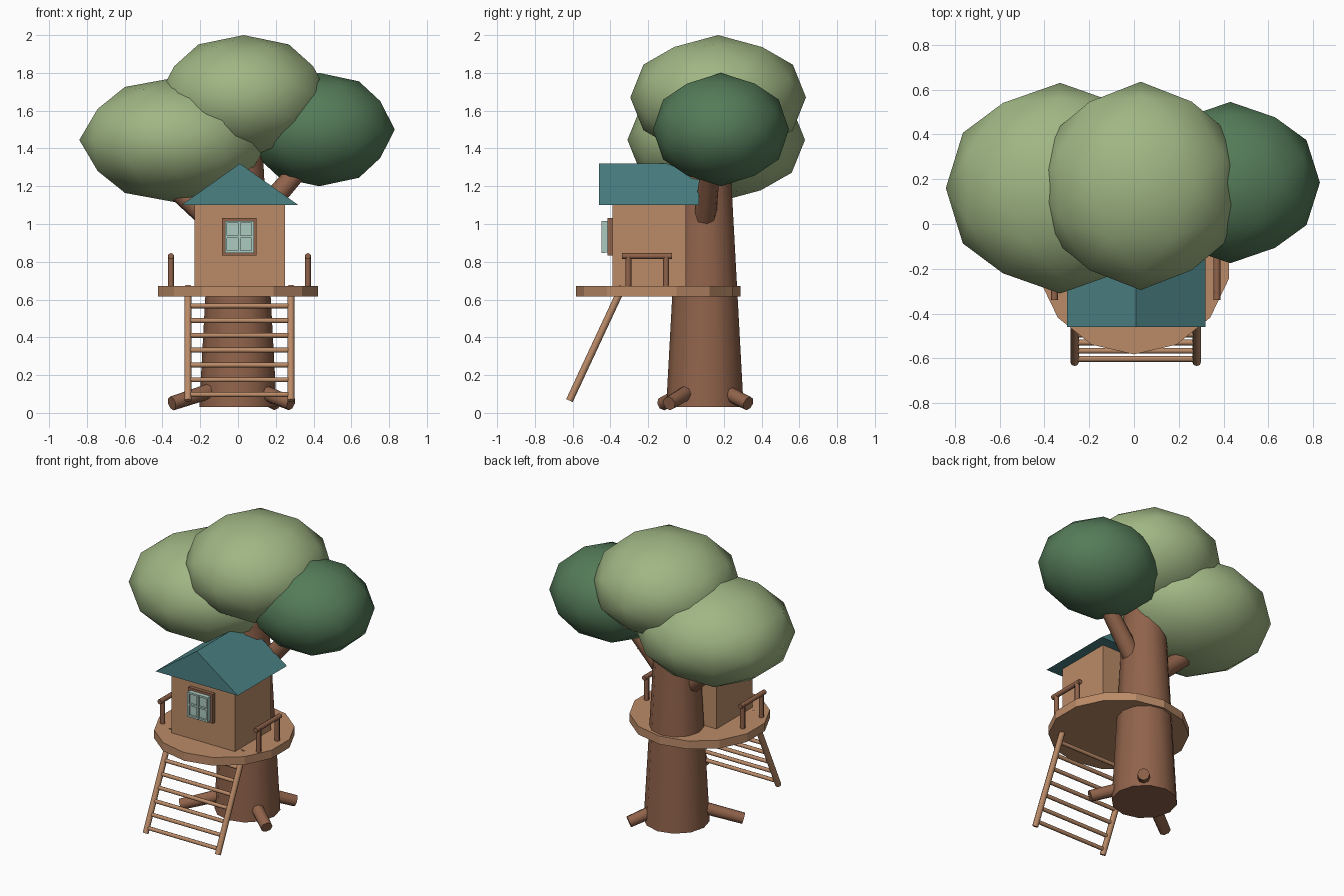
import bpy, bmesh, math
from mathutils import Vector, Matrix

cube = bpy.data.objects.get("Cube")
if cube:
    bpy.data.objects.remove(cube, do_unlink=True)


def material(name, r, g, b):
    m = bpy.data.materials.new(name)
    m.use_nodes = True
    m.diffuse_color = (r, g, b, 1)
    m.node_tree.nodes["Principled BSDF"].inputs["Base Color"].default_value = (r, g, b, 1)
    return m


BARK = material("bark brown", 0.28, 0.125, 0.07)
WOOD = material("light wood", 0.50, 0.26, 0.14)
TEAL = material("roof teal", 0.07, 0.22, 0.23)
LIGHT = material("light leaf green", 0.35, 0.47, 0.23)
DARK = material("dark leaf green", 0.09, 0.20, 0.10)
GLASS = material("pale glass", 0.41, 0.59, 0.53)


def finish(name, bm, mat, smooth=False):
    mesh = bpy.data.meshes.new(name)
    bmesh.ops.recalc_face_normals(bm, faces=bm.faces[:])
    bm.to_mesh(mesh)
    bm.free()
    mesh.materials.append(mat)
    ob = bpy.data.objects.new(name, mesh)
    bpy.context.collection.objects.link(ob)
    if smooth:
        bpy.ops.object.select_all(action="DESELECT")
        ob.select_set(True)
        bpy.context.view_layer.objects.active = ob
        bpy.ops.object.shade_smooth_by_angle(angle=math.radians(62))
    return ob


def rod(name, start, end, r1, r2, mat, sides=8, smooth=True):
    """Round bar, tapering from r1 at the start to r2 at the end."""
    a, b = Vector(start), Vector(end)
    turn = Matrix.Identity(4)
    if (b - a).xy.length > 1e-6:
        turn = (b - a).to_track_quat("Z", "Y").to_matrix().to_4x4()
    bm = bmesh.new()
    bmesh.ops.create_cone(bm, cap_ends=True, segments=sides, radius1=r1, radius2=r2,
                          depth=(b - a).length,
                          matrix=Matrix.Translation((a + b) / 2) @ turn)
    return finish(name, bm, mat, smooth)


def box(name, low, high, mat):
    lo, hi = Vector(low), Vector(high)
    bm = bmesh.new()
    bmesh.ops.create_cube(bm, size=1, matrix=Matrix.Translation((lo + hi) / 2)
                          @ Matrix.Diagonal((*(hi - lo), 1)))
    return finish(name, bm, mat)


def foliage(name, centre, radii, mat):
    """Low-poly ball with an edge across its top, stretched to an ellipsoid."""
    tilt = Matrix.Rotation(-math.atan(2 / (1 + math.sqrt(5))), 4, "Y")
    bm = bmesh.new()
    bmesh.ops.create_icosphere(bm, subdivisions=2, radius=1, matrix=Matrix.Translation(centre)
                               @ Matrix.Diagonal((*radii, 1)) @ tilt)
    return finish(name, bm, mat, True)


# Tree
rod("trunk", (0, 0.1, 0.03), (0, 0.1, 1.5), 0.205, 0.125, BARK, 12)
rod("left_branch", (0.09, 0.1, 1.02), (0.42, 0.14, 1.40), 0.06, 0.048, BARK)
rod("right_branch", (-0.11, 0.1, 0.99), (-0.45, 0.14, 1.29), 0.06, 0.048, BARK)
for name, x, y in (("front_right_root", -0.35, -0.12),
                   ("front_left_root", 0.28, -0.09),
                   ("back_left_root", 0.2, 0.33)):
    rod(name, (x * 0.3, 0.1 + (y - 0.1) * 0.3, 0.13), (x, y, 0.05), 0.042, 0.038, BARK)
foliage("right_foliage", (-0.33, 0.16, 1.445), (0.51, 0.47, 0.33), LIGHT)
foliage("top_foliage", (0.03, 0.17, 1.67), (0.455, 0.465, 0.33), LIGHT)
foliage("left_foliage", (0.43, 0.185, 1.5), (0.4, 0.36, 0.3), DARK)

# Deck
rod("deck", (0, -0.147, 0.617), (0, -0.147, 0.673), 0.435, 0.435, WOOD, 14, False)

# House walls and gable roof
box("house_walls", (-0.23, -0.39, 0.67), (0.25, 0, 1.11), WOOD)
bm = bmesh.new()
gable = [bm.verts.new((x, -0.46, z)) for x, z in ((-0.30, 1.1), (0.32, 1.1), (0.01, 1.32))]
face = bm.faces.new(gable)
ext = bmesh.ops.extrude_face_region(bm, geom=[face], use_keep_orig=True)
bmesh.ops.translate(bm, vec=(0, 0.53, 0),
                    verts=[v for v in ext["geom"] if isinstance(v, bmesh.types.BMVert)])
finish("roof", bm, TEAL)

# Window: surround, pane, then raised glazing bars
WX, WZ = 0.007, 0.932
box("window_surround", (WX - 0.092, -0.415, WZ - 0.1), (WX + 0.092, -0.385, WZ + 0.1), BARK)
box("window_pane", (WX - 0.076, -0.432, WZ - 0.084), (WX + 0.076, -0.41, WZ + 0.084), GLASS)
for i in (-1, 0, 1):
    x, z = WX + i * 0.071, WZ + i * 0.079
    box("window_upright_bar", (x - 0.006, -0.448, WZ - 0.085), (x + 0.006, -0.43, WZ + 0.085), GLASS)
    box("window_cross_bar", (WX - 0.077, -0.446, z - 0.006), (WX + 0.077, -0.43, z + 0.006), GLASS)

# Side railings
for side, x in (("left", 0.37), ("right", -0.355)):
    for y in (-0.305, -0.105):
        rod(side + "_rail_post", (x, y, 0.66), (x, y, 0.835), 0.016, 0.016, BARK)
    rod(side + "_handrail", (x, -0.34, 0.83), (x, -0.075, 0.83), 0.016, 0.016, BARK)

# Ladder
foot, top = Vector((0, -0.617, 0.065)), Vector((0, -0.335, 0.67))
for side, x in (("left", 0.28), ("right", -0.265)):
    shift = Vector((x, 0, 0))
    rod(side + "_ladder_rail", foot + shift, top + shift, 0.019, 0.019, WOOD)
for i in range(7):
    z = 0.097 + i * 0.0783
    p = foot.lerp(top, (z - foot.z) / (top.z - foot.z))
    rod("ladder_rung", (-0.265, p.y, z), (0.28, p.y, z), 0.013, 0.013, WOOD)
